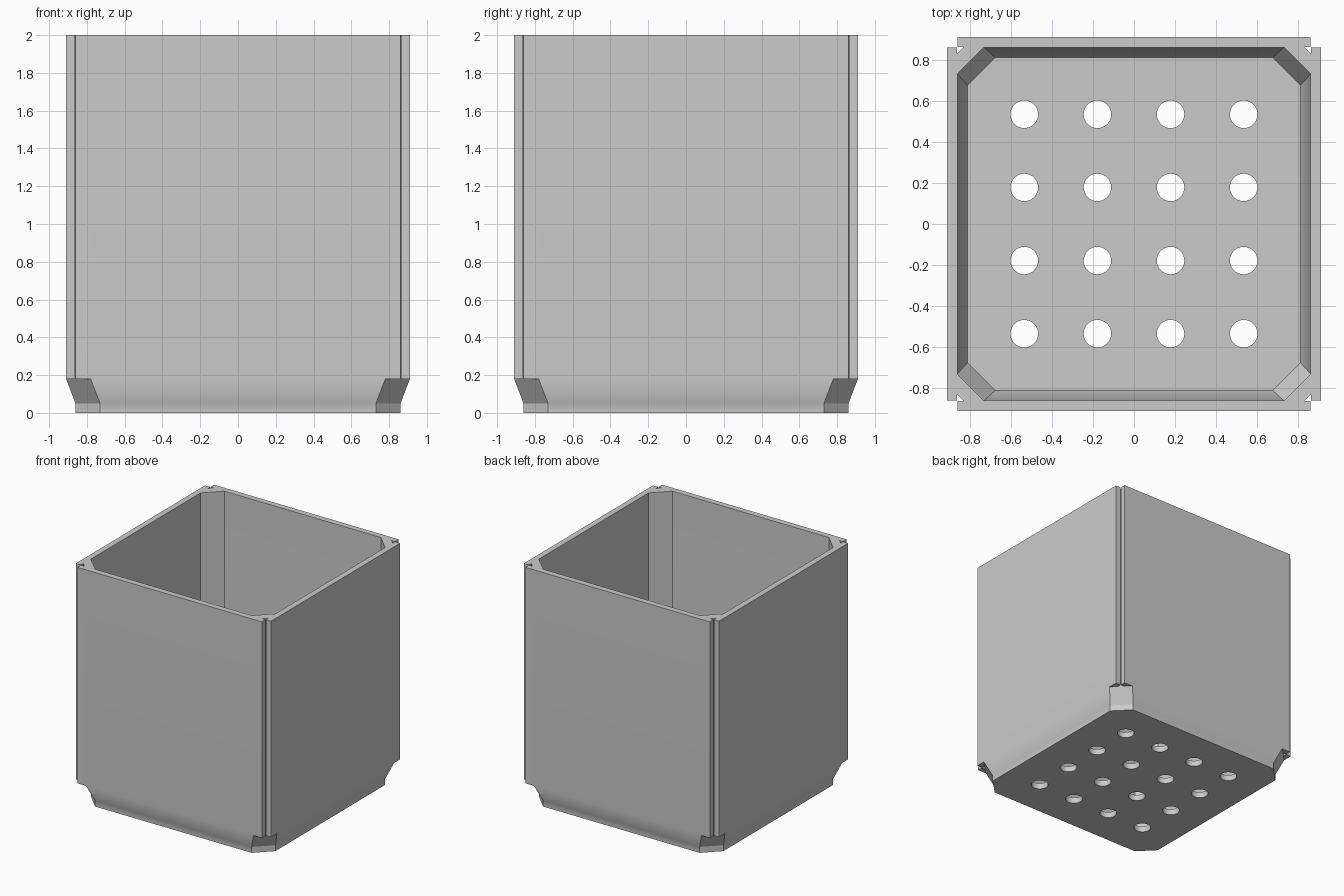
import bpy
import bmesh
from mathutils import Matrix, Vector
from math import radians

cube = bpy.data.objects.get("Cube")
if cube:
    bpy.data.objects.remove(cube, do_unlink=True)

# Main dimensions
HALF, STEP, THICK = 0.91, 0.86, 0.05
FOOT_TOP, WALL_START, HEIGHT = 0.05, 0.18, 2.0
HOLE_RADIUS, HOLE_PITCH = 0.067, 0.356

grey = bpy.data.materials.new("grey_plastic")
grey.use_nodes = True
colour = (0.6, 0.6, 0.6, 1)
grey.diffuse_color = colour
grey.node_tree.nodes["Principled BSDF"].inputs["Base Color"].default_value = colour


def corners(points):
    """Repeat one corner's points around all four corners, counterclockwise."""
    return [Matrix.Rotation(radians(90 * k), 2) @ Vector(p)
            for k in range(4) for p in points]


def chamfered(half, cut):
    return corners([(half, half - cut), (half - cut, half)])


bm = bmesh.new()


def ring(points, z):
    return [bm.verts.new((p.x, p.y, z)) for p in points]


def loft(lower, upper):
    n = len(lower)
    for i in range(n):
        j = (i + 1) % n
        bm.faces.new((lower[i], lower[j], upper[j], upper[i]))


# Corner of the wall: two flanges with a small V slot behind them
diag = 2 * HALF - 0.13
lip = STEP + 0.002
groove = [(HALF, diag - HALF), (HALF, STEP), (lip, STEP), (lip, diag - lip),
          (diag - lip, lip), (STEP, lip), (STEP, HALF), (diag - HALF, HALF)]

# Outer shell
foot_points = chamfered(STEP, 0.13)
base = ring(foot_points, 0)
foot = ring(foot_points, FOOT_TOP)
wall_low = ring(corners(groove), WALL_START)
wall_top = ring(corners(groove), HEIGHT)
loft(base, foot)
loft(wall_low, wall_top)
bm.faces.new(base[::-1])

# Inner shell
floor = ring(chamfered(STEP - THICK, 0.135), THICK)
inner_low = ring(foot_points, WALL_START)
inner_top = ring(foot_points, HEIGHT)
loft(floor, inner_low)
loft(inner_low, inner_top)
bm.faces.new(floor)

# Flared foot, flange undersides and top rim
for k in range(4):
    for edge, wall in ((foot, wall_low), (inner_top, wall_top)):
        c = wall[8 * k:8 * k + 8]
        after = wall[(8 * k + 8) % 32]
        a, b, d = edge[2 * k], edge[2 * k + 1], edge[(2 * k + 2) % 8]
        bm.faces.new((a, b, c[7], c[4], c[3], c[0]))
        bm.faces.new((b, d, after, c[7]))
        bm.faces.new(c[:4])
        bm.faces.new(c[4:])
bmesh.ops.recalc_face_normals(bm, faces=bm.faces)

mesh = bpy.data.meshes.new("planter_pot")
bm.to_mesh(mesh)
bm.free()
mesh.materials.append(grey)
pot = bpy.data.objects.new("planter_pot", mesh)
bpy.context.collection.objects.link(pot)

# Drain holes, a four by four grid
bm = bmesh.new()
for i in range(4):
    for j in range(4):
        place = Matrix.Translation(((i - 1.5) * HOLE_PITCH, (j - 1.5) * HOLE_PITCH, 0))
        bmesh.ops.create_cone(bm, cap_ends=True, segments=32, radius1=HOLE_RADIUS,
                              radius2=HOLE_RADIUS, depth=0.3, matrix=place)
cut_mesh = bpy.data.meshes.new("drain_hole_cutter")
bm.to_mesh(cut_mesh)
bm.free()
cut_mesh.materials.append(grey)
cutter = bpy.data.objects.new("drain_hole_cutter", cut_mesh)
bpy.context.collection.objects.link(cutter)
cutter.hide_render = True

bpy.ops.object.select_all(action="DESELECT")
pot.select_set(True)
bpy.context.view_layer.objects.active = pot
drill = pot.modifiers.new("drain_holes", "BOOLEAN")
drill.operation = "DIFFERENCE"
drill.solver = "EXACT"
drill.object = cutter
bpy.ops.object.modifier_apply(modifier=drill.name)
bpy.data.objects.remove(cutter, do_unlink=True)

# Soft foot curve with crisp edges elsewhere
bpy.ops.object.shade_smooth_by_angle(angle=radians(25))
soft = pot.modifiers.new("soft_foot", "WEIGHTED_NORMAL")
soft.keep_sharp = True
